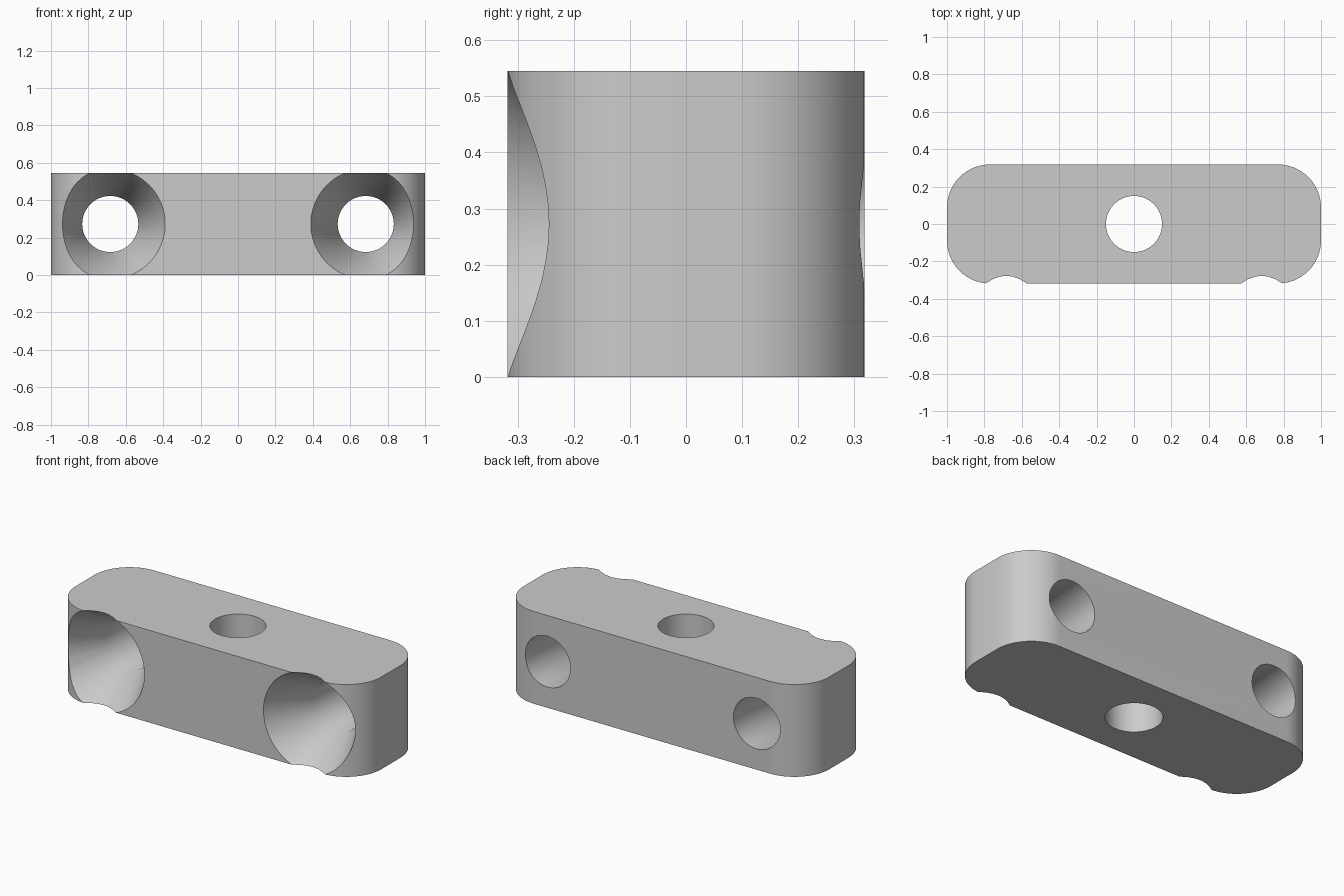
import bpy
import bmesh
from math import cos, sin, pi, radians
from mathutils import Matrix

if "Cube" in bpy.data.objects:
    bpy.data.objects.remove(bpy.data.objects["Cube"], do_unlink=True)

HALF_X, HALF_Y, HEIGHT, CORNER = 1.0, 0.318, 0.545, 0.23
HOLE, SINK, SINK_DEPTH, HOLE_X = 0.15, 0.294, 0.275, 0.683
SEGMENTS = 48

grey = bpy.data.materials.new("plain grey")
grey.use_nodes = True
colour = (0.6, 0.6, 0.6, 1)
grey.diffuse_color = colour
grey.node_tree.nodes["Principled BSDF"].inputs["Base Color"].default_value = colour


def make_object(name, bm):
    bmesh.ops.recalc_face_normals(bm, faces=bm.faces)
    mesh = bpy.data.meshes.new(name)
    bm.to_mesh(mesh)
    bm.free()
    mesh.materials.append(grey)
    obj = bpy.data.objects.new(name, mesh)
    bpy.context.collection.objects.link(obj)
    return obj


def rounded_bar(name, steps=16):
    """Rectangle with round corners, extruded upwards."""
    bm = bmesh.new()
    outline = []
    for quarter, (sx, sy) in enumerate([(1, 1), (-1, 1), (-1, -1), (1, -1)]):
        for i in range(steps + 1):
            a = (quarter + i / steps) * pi / 2
            outline.append(bm.verts.new((sx * (HALF_X - CORNER) + CORNER * cos(a),
                                         sy * (HALF_Y - CORNER) + CORNER * sin(a), 0)))
    base = bm.faces.new(outline)
    top = bmesh.ops.extrude_face_region(bm, geom=[base])["geom"]
    bmesh.ops.translate(bm, vec=(0, 0, HEIGHT),
                        verts=[v for v in top if isinstance(v, bmesh.types.BMVert)])
    return make_object(name, bm)


def lathe_cutter(name, profile, matrix):
    """Closed solid turned about z from (radius, height) pairs."""
    bm = bmesh.new()
    rings = [[bm.verts.new((r * cos(2 * pi * i / SEGMENTS), r * sin(2 * pi * i / SEGMENTS), h))
              for i in range(SEGMENTS)] for r, h in profile]
    for low, high in zip(rings, rings[1:]):
        for i in range(SEGMENTS):
            j = (i + 1) % SEGMENTS
            bm.faces.new((low[i], low[j], high[j], high[i]))
    bm.faces.new(rings[0])
    bm.faces.new(rings[-1])
    bm.transform(matrix)
    return make_object(name, bm)


bar = rounded_bar("mounting_bar")

# Vertical centre hole and two countersunk holes running front to back
cutters = [lathe_cutter("centre_hole_cutter", [(HOLE, -0.1), (HOLE, HEIGHT + 0.1)], Matrix())]
slope = (SINK - HOLE) / SINK_DEPTH
sink_profile = [(SINK + 0.1 * slope, -0.1), (HOLE, SINK_DEPTH), (HOLE, 2 * HALF_Y + 0.1)]
for side, x in (("left", HOLE_X), ("right", -HOLE_X)):
    place = Matrix.Translation((x, -HALF_Y, HEIGHT / 2)) @ Matrix.Rotation(-pi / 2, 4, "X")
    cutters.append(lathe_cutter(side + "_countersink_cutter", sink_profile, place))

bpy.ops.object.select_all(action="DESELECT")
bpy.context.view_layer.objects.active = bar
bar.select_set(True)
for cutter in cutters:
    cutter.hide_render = True
    cut = bar.modifiers.new(cutter.name, "BOOLEAN")
    cut.operation = "DIFFERENCE"
    cut.solver = "EXACT"
    cut.object = cutter
    bpy.ops.object.modifier_apply(modifier=cut.name)
for cutter in cutters:
    bpy.data.objects.remove(cutter, do_unlink=True)

bpy.ops.object.shade_smooth_by_angle(angle=radians(30))
